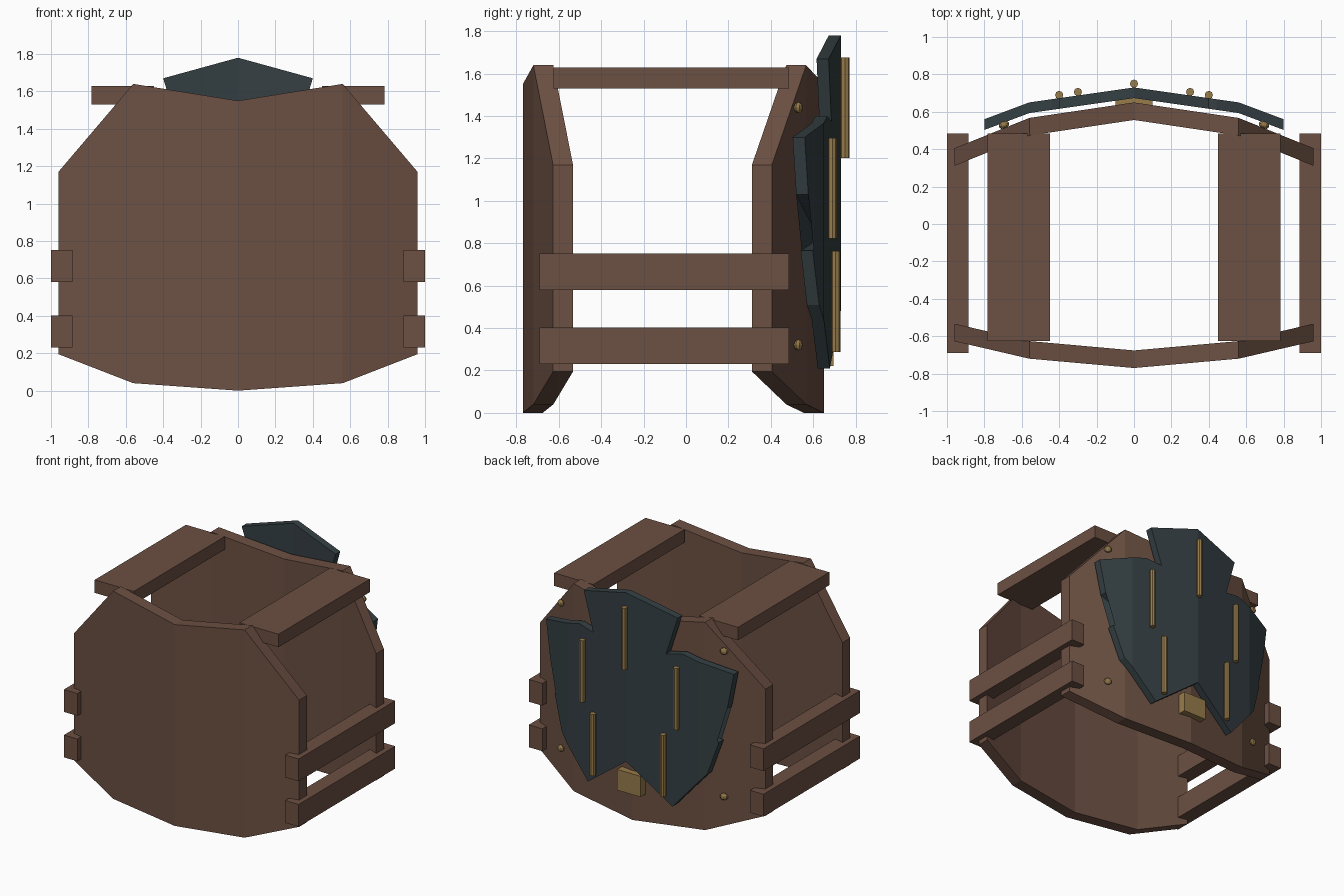
import bpy, bmesh, math
from mathutils import Matrix

if "Cube" in bpy.data.objects:
    bpy.data.objects.remove(bpy.data.objects["Cube"])


def material(name, rgb):
    m = bpy.data.materials.new(name)
    m.diffuse_color = (*rgb, 1)
    m.use_nodes = True
    m.node_tree.nodes["Principled BSDF"].inputs["Base Color"].default_value = m.diffuse_color
    return m


LEATHER = material("leather", (0.15, 0.08, 0.055))
STEEL = material("dark_steel", (0.035, 0.05, 0.056))
BRASS = material("brass", (0.31, 0.2, 0.07))


def finish(bm, name, mat):
    bmesh.ops.recalc_face_normals(bm, faces=bm.faces)
    me = bpy.data.meshes.new(name)
    bm.to_mesh(me)
    bm.free()
    me.materials.append(mat)
    ob = bpy.data.objects.new(name, me)
    bpy.context.collection.objects.link(ob)
    return ob


def box(name, x, y, z, mat):
    bm = bmesh.new()
    size = [r[1] - r[0] for r in (x, y, z)]
    mid = [(r[0] + r[1]) / 2 for r in (x, y, z)]
    bmesh.ops.create_cube(bm, size=1, matrix=Matrix.Translation(mid) @ Matrix.Diagonal((*size, 1)))
    return finish(bm, name, mat)


def depth(x, bend):
    """Depth y at x along a folded profile of (x, y) points."""
    x = abs(x)
    for (x0, y0), (x1, y1) in zip(bend, bend[1:]):
        if x <= x1 + 1e-5:
            break
    return y0 + (y1 - y0) * (x - x0) / (x1 - x0)


def folded_sheet(name, half, bend, thick, mat):
    """Mirror a half outline in xz, fold it along vertical lines and thicken it along y."""
    bm = bmesh.new()
    for s in (1, -1):
        bm.faces.new([bm.verts.new((s * x, 0, z)) for x, z in half])
    bmesh.ops.triangulate(bm, faces=bm.faces[:])
    for s in (1, -1):
        bmesh.ops.bisect_plane(bm, geom=bm.verts[:] + bm.edges[:] + bm.faces[:],
                               plane_co=(s * bend[1][0], 0, 0), plane_no=(1, 0, 0), dist=1e-4)
    bmesh.ops.remove_doubles(bm, verts=bm.verts, dist=1e-4)
    bmesh.ops.recalc_face_normals(bm, faces=bm.faces)
    for v in bm.verts:
        v.co.y = depth(v.co.x, bend)
    ext = bmesh.ops.extrude_face_region(bm, geom=bm.faces[:], use_keep_orig=True)
    for v in ext["geom"]:
        if isinstance(v, bmesh.types.BMVert):
            v.co.y += thick
    bmesh.ops.dissolve_limit(bm, angle_limit=0.01, verts=bm.verts, edges=bm.edges)
    return finish(bm, name, mat)


# Breast and back plates
plate = [(0, 0.01), (0.56, 0.04), (0.96, 0.195), (0.96, 1.17), (0.56, 1.64), (0, 1.55)]
plate = [(x, z - 0.01 if x == 0 and z < 1 else z) for x, z in plate]
folded_sheet("front_plate", plate, [(0, -0.77), (0.56, -0.72), (0.96, -0.627)], 0.094, LEATHER)
folded_sheet("back_plate", plate, [(0, 0.65), (0.56, 0.567), (0.96, 0.405)], -0.094, LEATHER)

# Shoulder and side straps
for s, side in ((1, "right"), (-1, "left")):
    box(f"shoulder_strap_{side}", sorted((s * 0.45, s * 0.783)), (-0.625, 0.485), (1.53, 1.63), LEATHER)
    for i, z in enumerate((0.23, 0.58)):
        box(f"side_strap_{side}_{i}", sorted((s * 0.885, s * 1.0)), (-0.69, 0.485), (z, z + 0.172), LEATHER)

# Five-petal emblem with an open centre
outer = [(0, 1.78), (0.4, 1.67), (0.31, 1.375), (0.44, 1.40), (0.8, 1.30), (0.755, 1.03),
         (0.47, 0.82), (0.70, 0.765), (0.62, 0.51), (0.36, 0.21), (0, 0.48)]
hole = [(0, 0.80), (0.26, 0.91), (0.07, 1.10), (0, 1.14)]
folded_sheet("petal_emblem", outer + hole, [(0, 0.73), (0.56, 0.65), (0.8, 0.56)], -0.057, STEEL)

# Petal ribs
for i, (x, y, z) in enumerate([(0, 0.75, 1.44), (0.4, 0.69, 1.06), (-0.4, 0.69, 1.06),
                               (0.3, 0.706, 0.525), (-0.3, 0.706, 0.525)]):
    bm = bmesh.new()
    bmesh.ops.create_cone(bm, cap_ends=True, segments=8, radius1=0.022, radius2=0.022,
                          depth=0.475, matrix=Matrix.Translation((x, y, z)))
    finish(bm, f"petal_rib_{i}", BRASS)

# Clasp block below the emblem
box("clasp", (-0.1, 0.1), (0.6, 0.695), (0.22, 0.38), BRASS)

# Rivets lying on the slanted sides of the back plate
for s in (1, -1):
    for z in (0.32, 1.44):
        bm = bmesh.new()
        m = (Matrix.Translation((s * 0.695, 0.53, z)) @ Matrix.Rotation(-s * math.radians(22), 4, 'Z')
             @ Matrix.Diagonal((0.03, 0.02, 0.026, 1)))
        bmesh.ops.create_uvsphere(bm, u_segments=8, v_segments=6, radius=1, matrix=m)
        finish(bm, f"rivet_{'right' if s > 0 else 'left'}_{'low' if z < 1 else 'high'}", BRASS)
